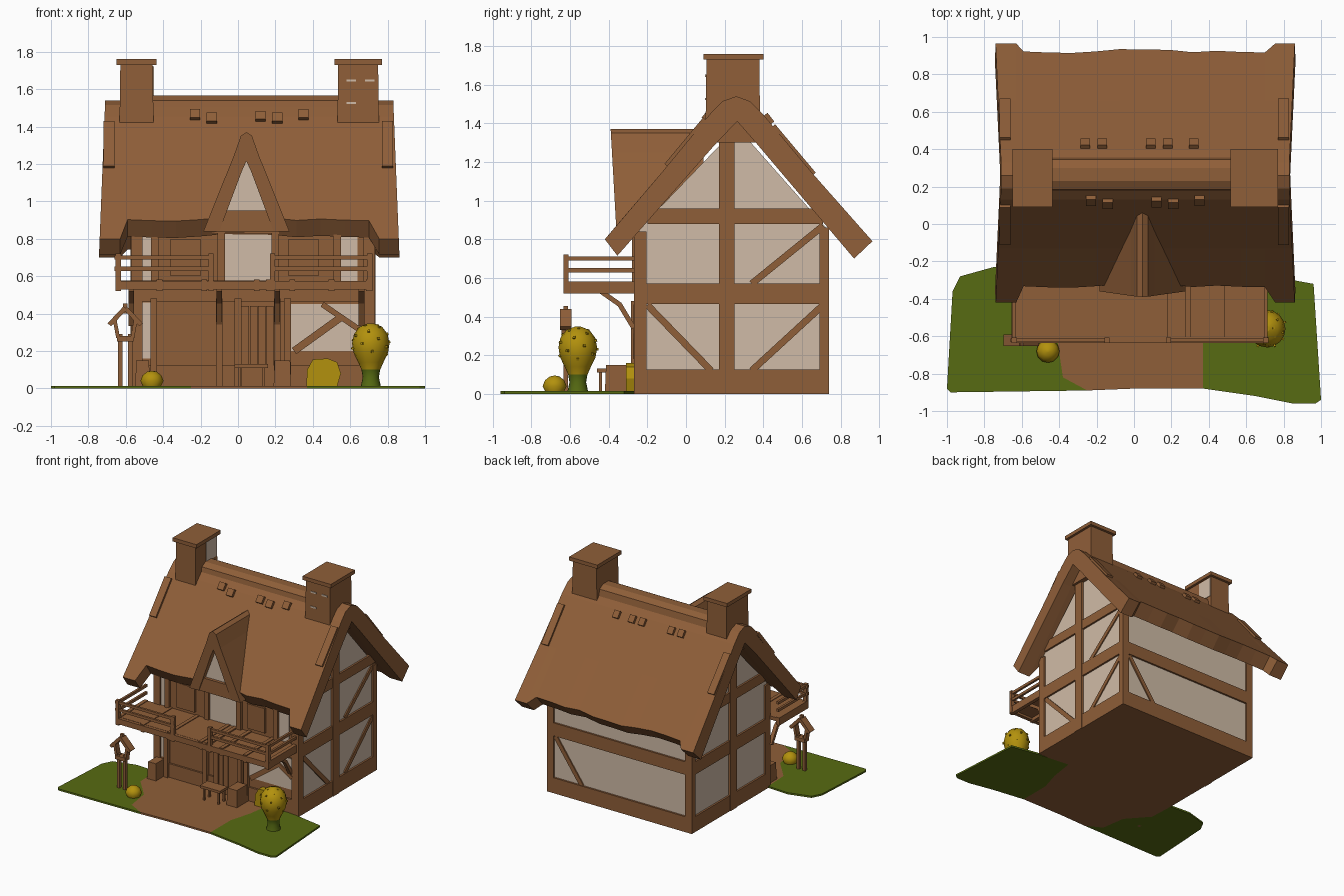
import bpy, bmesh, math, random
from mathutils import Vector
random.seed(4)


def mat(name, col):
    m = bpy.data.materials.new(name)
    m.diffuse_color = (*col, 1)
    return m


BROWN = mat("timber_brown", (0.275, 0.113, 0.040))
CREAM = mat("plaster_cream", (0.63, 0.50, 0.385))
YELLOW = mat("bush_yellow", (0.45, 0.285, 0.004))
GREEN = mat("grass_green", (0.095, 0.147, 0.006))


def finish(bm, name, *mats):
    bmesh.ops.recalc_face_normals(bm, faces=bm.faces)
    me = bpy.data.meshes.new(name)
    bm.to_mesh(me)
    bm.free()
    for m in mats:
        me.materials.append(m)
    ob = bpy.data.objects.new(name, me)
    bpy.context.collection.objects.link(ob)
    return ob


def loft(name, rings, *mats):
    """Skin closed rings of points and cap both ends."""
    bm = bmesh.new()
    vs = [[bm.verts.new(p) for p in r] for r in rings]
    n = len(vs[0])
    for a, b in zip(vs, vs[1:]):
        for i in range(n):
            bm.faces.new((a[i], a[(i + 1) % n], b[(i + 1) % n], b[i]))
    bm.faces.new(vs[0])
    bm.faces.new(vs[-1])
    return finish(bm, name, *mats)


def box(name, x0, x1, y0, y1, z0, z1, m=BROWN, taper=0.0):
    t = taper
    return loft(name, [[(x0, y0, z0), (x1, y0, z0), (x1, y1, z0), (x0, y1, z0)],
                       [(x0 + t, y0 + t, z1), (x1 - t, y0 + t, z1),
                        (x1 - t, y1 - t, z1), (x0 + t, y1 - t, z1)]], m)


def bar(name, p, q, w, d, m=BROWN):
    """Square timber from p to q."""
    p, q = Vector(p), Vector(q)
    ax = (q - p).normalized()
    u = ax.cross(Vector((0, 0, 1)) if abs(ax.z) < 0.95 else Vector((1, 0, 0))).normalized()
    v = ax.cross(u)
    c = [u * (a * w / 2) + v * (b * d / 2) for a, b in ((-1, -1), (1, -1), (1, 1), (-1, 1))]
    return loft(name, [[p + k for k in c], [q + k for k in c]], m)


def lathe(name, x, y, prof, n, m):
    rings = [[(x + r * math.cos(i * math.tau / n), y + r * math.sin(i * math.tau / n), z)
              for i in range(n)] for r, z in prof]
    ob = loft(name, rings, *m)
    for p in ob.data.polygons:
        p.use_smooth = len(p.vertices) == 4
    return ob


# ---- ground: two lawns with an earth path between
def slab(name, pts, m):
    loft(name, [[(x, y, 0) for x, y in pts], [(x, y, 0.014) for x, y in pts]], m)


slab("left_lawn", [(-1, -0.88), (-0.98, -0.9), (-0.25, -0.89), (-0.38, -0.82), (-0.41, -0.62),
                   (-0.56, -0.45), (-0.57, -0.24), (-0.75, -0.23), (-0.93, -0.28), (-0.97, -0.36)], GREEN)
slab("path", [(-0.25, -0.89), (0.0, -0.88), (0.37, -0.88), (0.37, -0.62), (0.42, -0.45), (0.45, -0.25),
              (-0.57, -0.24), (-0.56, -0.45), (-0.41, -0.62), (-0.38, -0.82)], BROWN)
slab("right_lawn", [(0.37, -0.88), (0.65, -0.92), (0.85, -0.96), (0.97, -0.96), (1, -0.94),
                    (0.96, -0.32), (0.74, -0.28), (0.45, -0.25), (0.42, -0.45), (0.37, -0.62)], GREEN)

# ---- house body: cream plaster, with front and underside brown
prof = [(-0.255, 0), (0.725, 0), (0.725, 0.86), (0.265, 1.38), (-0.255, 0.84)]
body = loft("house_walls", [[(x, y, z) for y, z in prof] for x in (-0.555, 0.715)], CREAM, BROWN)
for p in body.data.polygons:
    if p.normal.y < -0.9 or p.normal.z < -0.5:
        p.material_index = 1

# ---- timber frame
box("base_sill", -0.57, 0.73, -0.27, 0.74, 0, 0.125)
box("floor_beam", -0.57, 0.73, -0.27, 0.74, 0.465, 0.57)
box("gable_tie_beam", -0.57, 0.73, -0.2, 0.71, 0.88, 0.96)
box("gable_centre_post", -0.575, 0.735, 0.17, 0.25, 0, 1.38)
for sx in (-0.57, 0.67):
    box("front_corner_post", sx, sx + 0.06, -0.27, -0.205, 0, 0.84)
    box("back_corner_post", sx, sx + 0.06, 0.69, 0.74, 0, 0.86)
for a, b in (((-0.2, 0.46), (0.13, 0.12)), ((0.34, 0.12), (0.71, 0.46)), ((0.34, 0.57), (0.71, 0.87))):
    bar("gable_brace", (0.716, *a), (0.716, *b), 0.016, 0.035)
bar("back_brace", (0.66, 0.727, 0.46), (0.42, 0.727, 0.12), 0.016, 0.035)

# ---- front wall: plaster plates, posts, door, brace
for x0, x1, z0, z1 in ((-0.54, -0.465, 0.16, 0.46), (0.28, 0.67, 0.2, 0.45), (-0.54, -0.455, 0.57, 0.83),
                       (-0.07, 0.18, 0.57, 0.84), (0.55, 0.64, 0.57, 0.85)):
    box("front_plaster", x0, x1, -0.261, -0.254, z0, z1, CREAM)
for x in (-0.445, -0.09, 0.20, 0.53):
    box("upper_post", x - 0.02, x + 0.02, -0.28, -0.25, 0.55, 0.84)
for x in (-0.45, -0.10, 0.0, 0.21, 0.265):
    box("lower_post", x - 0.018, x + 0.018, -0.285, -0.25, 0, 0.48)
for i in range(4):
    box("door_plank", 0.02 + i * 0.043, 0.06 + i * 0.043, -0.275, -0.25, 0.01, 0.44)
box("window_shutter", -0.36, -0.2, -0.272, -0.25, 0.6, 0.8)
box("window_shutter", 0.27, 0.43, -0.272, -0.25, 0.6, 0.8)
box("wall_head_beam", -0.57, 0.73, -0.275, -0.24, 0.83, 0.88)
bar("front_brace", (0.3, -0.262, 0.2), (0.55, -0.262, 0.38), 0.02, 0.04)
bar("front_brace", (0.45, -0.262, 0.45), (0.67, -0.262, 0.3), 0.02, 0.03)

# ---- main roof: lofted along x, eave higher between the verges
outer = [(-0.13, 1.14), (0.13, 1.455), (0.19, 1.515), (0.26, 1.54), (0.33, 1.515), (0.40, 1.445), (0.66, 1.135)]
inner = [(0.37, 1.29), (0.265, 1.41), (0.15, 1.29)]


def roof_ring(x, low, flare):
    j = random.uniform(-0.012, 0.012)
    f = ((-0.42, 0.80), (-0.355, 0.715)) if low else ((-0.33 + j, 0.905 + j), (-0.27 + j, 0.815 + j))
    b = ((0.965, 0.79), (0.87, 0.70)) if low else ((0.925 + j, 0.83 - j), (0.84 + j, 0.74 - j))
    pts = [f[0], *outer, b[0], b[1], *inner, f[1]]
    return [(x + flare * (1.54 - z) / 0.75, y, z) for y, z in pts]


mids = [-0.59 + i * 1.29 / 10 for i in range(11)]
loft("thatched_roof", [roof_ring(-0.71, True, -0.03), roof_ring(-0.63, True, 0)]
     + [roof_ring(x, False, 0) for x in mids]
     + [roof_ring(0.755, True, 0), roof_ring(0.83, True, 0.03)], BROWN)
ridge = [(0.17, 1.47), (0.185, 1.54), (0.23, 1.565), (0.3, 1.565), (0.345, 1.54), (0.36, 1.47)]
loft("ridge_cap", [[(x, y, z) for y, z in ridge] for x in (-0.46, 0.54)], BROWN)

# loose shingles near the ridge, front and back, and patches on the verges
for x, z in ((-0.23, 1.46), (-0.14, 1.44), (0.12, 1.45), (0.21, 1.44), (0.35, 1.46)):
    y = 0.13 - (1.455 - z) / 1.2
    bar("front_shingle", (x, y - 0.025, z - 0.02), (x, y + 0.01, z + 0.025), 0.055, 0.03)
    bar("back_shingle", (x - 0.03, 0.41, 1.445), (x - 0.03, 0.445, 1.40), 0.05, 0.03)
for x in (-0.69, 0.80):
    bar("verge_patch", (x, -0.1, 1.18), (x, 0.1, 1.42), 0.06, 0.03)
    bar("verge_patch", (x, 0.45, 1.385), (x, 0.66, 1.135), 0.06, 0.03)

# ---- front dormer
v = [(-0.185, 0.84), (-0.02, 1.25), (0.015, 1.35), (0.045, 1.37), (0.075, 1.35), (0.11, 1.25), (0.275, 0.84),
     (0.19, 0.84), (0.07, 1.16), (0.045, 1.215), (0.02, 1.16), (-0.10, 0.84)]
loft("dormer_roof", [[(x, -0.36 - 0.03 * (z - 0.84) / 0.53, z) for x, z in v],
                     [(x, 0.09, z) for x, z in v]], BROWN)
tri = [(-0.11, 0.85), (0.2, 0.85), (0.045, 1.25)]
loft("dormer_plaster", [[(x, y, z) for x, z in tri] for y in (-0.33, -0.1)], CREAM)
box("dormer_tie_beam", -0.11, 0.2, -0.355, -0.25, 0.84, 0.95)

# ---- chimneys
for x0, x1 in ((-0.635, -0.45), (0.53, 0.755)):
    box("chimney_stack", x0, x1, 0.1, 0.385, 1.3, 1.74, BROWN, 0.006)
    box("chimney_cap", x0 - 0.014, x1 + 0.014, 0.09, 0.4, 1.73, 1.76)
box("chimney_plaster", -0.456, -0.45, 0.24, 0.375, 1.56, 1.72, CREAM)
for x, z in ((0.58, 1.64), (0.68, 1.64), (0.58, 1.52)):
    box("chimney_chip", x, x + 0.05, 0.099, 0.108, z, z + 0.012, CREAM)

# ---- balcony
edges = [-0.64, -0.42, -0.18, 0.10, 0.165, 0.29, 0.5, 0.70]
for a, b in zip(edges, edges[1:]):
    box("balcony_floor", a + 0.006, b - 0.006, -0.61, -0.26, 0.548, 0.57 + random.uniform(0, 0.008))
for x in edges:
    box("balcony_joist", x - 0.015, x + 0.015, -0.63, -0.26, 0.52, 0.582)
box("balcony_front_beam", -0.655, 0.72, -0.635, -0.605, 0.53, 0.575)
for x in (-0.64, -0.145, 0.185, 0.705):
    box("railing_post", x - 0.014, x + 0.014, -0.635, -0.607, 0.52, 0.72)
for z in (0.64, 0.7):
    for a, b in ((-0.66, -0.13), (0.17, 0.72)):
        bar("front_rail", (a, -0.621, z), (b, -0.621, z), 0.018, 0.022)
    for x in (-0.64, 0.705):
        bar("side_rail", (x, -0.63, z), (x, -0.26, z), 0.018, 0.022)
for x in (-0.57, -0.1, 0.21, 0.66):
    bar("balcony_bracket", (x, -0.44, 0.53), (x, -0.34, 0.46), 0.03, 0.025)
    bar("balcony_bracket", (x, -0.345, 0.465), (x, -0.27, 0.34), 0.03, 0.025)

# ---- crates and bench by the door
box("right_crate", 0.19, 0.285, -0.42, -0.28, 0, 0.15, BROWN, 0.006)
box("left_crate", -0.55, -0.47, -0.38, -0.26, 0, 0.15, BROWN, 0.006)
box("bench_seat", -0.02, 0.16, -0.46, -0.36, 0.11, 0.13)
for x in (0.0, 0.13):
    for y in (-0.45, -0.385):
        box("bench_leg", x, x + 0.015, y, y + 0.015, 0, 0.115)

# ---- bird house on two posts
for x in (-0.63, -0.575):
    box("bird_house_post", x - 0.012, x + 0.012, -0.635, -0.61, 0, 0.29)
dx, dy = -0.603, -0.622
box("bird_house_floor", dx - 0.045, dx + 0.045, dy - 0.03, dy + 0.03, 0.25, 0.28)
for s in (-1, 1):
    bar("bird_house_side", (dx + s * 0.038, dy, 0.27), (dx + s * 0.055, dy, 0.36), 0.045, 0.02)
    bar("bird_house_roof", (dx + s * 0.085, dy, 0.34), (dx, dy, 0.43), 0.06, 0.025)
box("bird_house_finial", dx - 0.012, dx + 0.012, dy - 0.012, dy + 0.012, 0.40, 0.455)

# ---- topiary tree and bushes
tree = lathe("topiary_tree", 0.71, -0.56, [(0.055, 0.005), (0.043, 0.06), (0.05, 0.10), (0.068, 0.14), (0.092, 0.19),
             (0.1, 0.24), (0.09, 0.29), (0.06, 0.33), (0.015, 0.348)], 16, (YELLOW, GREEN))
for p in tree.data.polygons:
    p.material_index = 1 if p.center.z < 0.1 else 0
for i in range(22):
    a, e = i * 2.4, -0.6 + 1.9 * i / 22
    d = Vector((math.cos(a) * math.cos(e), math.sin(a) * math.cos(e), math.sin(e)))
    c = Vector((0.71, -0.56, 0.24))
    bar("leaf_tuft", c + d * 0.085, c + d * 0.109, 0.012, 0.012, YELLOW)
lathe("small_bush", -0.46, -0.68, [(0.045, 0.005), (0.062, 0.04), (0.05, 0.07), (0.025, 0.09), (0.004, 0.094)],
      12, (YELLOW,))
bush = [(0.365, 0.01), (0.53, 0.01), (0.55, 0.08), (0.53, 0.14), (0.48, 0.16), (0.4, 0.155), (0.37, 0.1)]
loft("wall_bush", [[(x, y, z) for x, z in bush] for y in (-0.31, -0.26)], YELLOW)
